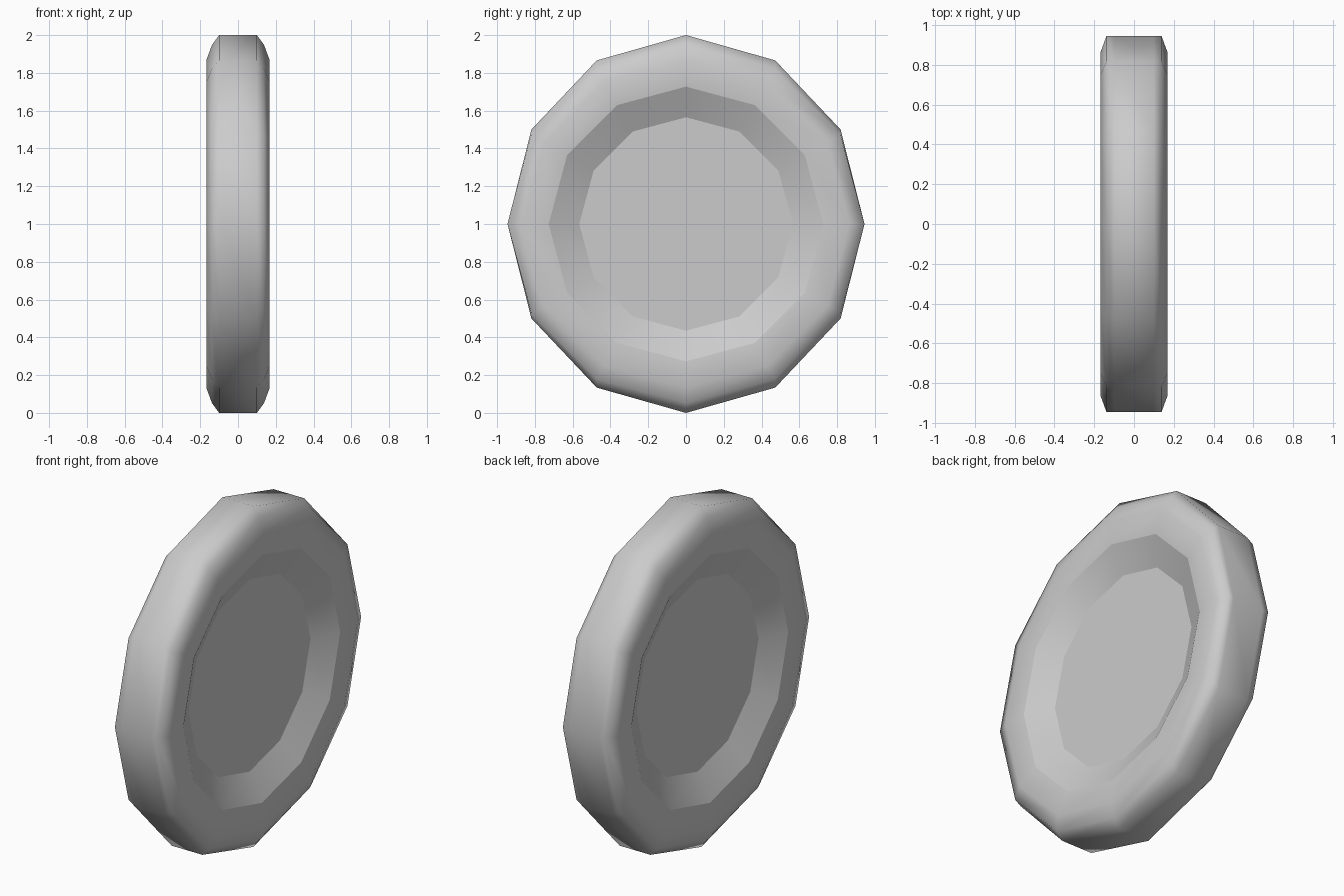
import bpy, bmesh, math

if "Cube" in bpy.data.objects:
    bpy.data.objects.remove(bpy.data.objects["Cube"])

SIDES = 12
# Half profile from hub face to tread: (x, y radius, z radius, sharp ring)
HALF = [
    (0.075, 0.565, 0.565, True),    # sunken hub disc
    (0.155, 0.727, 0.727, True),    # inner lip of the sidewall
    (0.168, 0.864, 0.866, False),   # sidewall
    (0.138, 0.945, 0.948, False),   # shoulder
    (0.100, 0.945, 1.000, False),   # tread edge
]
# Mirror the profile across x = 0
profile = HALF + [(-x, ry, rz, s) for x, ry, rz, s in reversed(HALF)]

bm = bmesh.new()

# Rings of vertices around the x axis
rings = []
for x, ry, rz, sharp in profile:
    ring = []
    for i in range(SIDES):
        a = 2 * math.pi * i / SIDES
        ring.append(bm.verts.new((x, ry * math.sin(a), 1 + rz * math.cos(a))))
    rings.append(ring)

# Walls between neighbouring rings
for r0, r1 in zip(rings, rings[1:]):
    for i in range(SIDES):
        j = (i + 1) % SIDES
        bm.faces.new((r0[i], r0[j], r1[j], r1[i]))

# Hub discs on both sides
bm.faces.new(rings[0])
bm.faces.new(rings[-1])
bmesh.ops.recalc_face_normals(bm, faces=bm.faces)

# Smooth tyre with crisp edges around the sunken hub
for f in bm.faces:
    f.smooth = True
for ring, p in zip(rings, profile):
    if p[3]:
        for i in range(SIDES):
            bm.edges.get((ring[i], ring[(i + 1) % SIDES])).smooth = False

mesh = bpy.data.meshes.new("wheel")
bm.to_mesh(mesh)
bm.free()
wheel = bpy.data.objects.new("wheel", mesh)
bpy.context.collection.objects.link(wheel)
